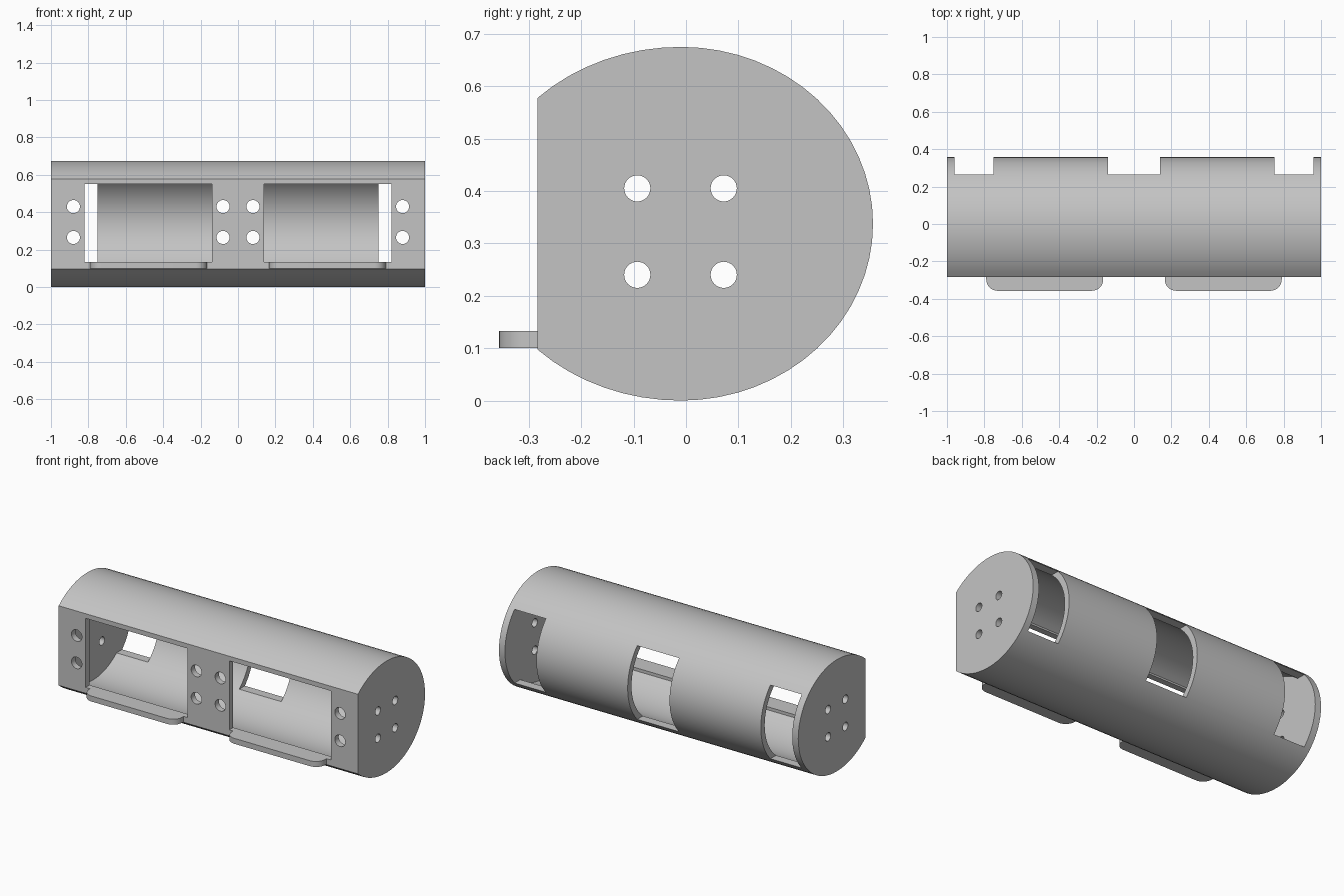
import bpy, bmesh, math
from mathutils import Matrix

if "Cube" in bpy.data.objects:
    bpy.data.objects.remove(bpy.data.objects["Cube"])

grey = bpy.data.materials.new("light_grey")
grey.diffuse_color = (0.55, 0.55, 0.55, 1)
grey.use_nodes = True
grey.node_tree.nodes["Principled BSDF"].inputs["Base Color"].default_value = grey.diffuse_color

CY, CZ = -0.01, 0.3375   # centre of the tube section
FRONT = -0.283           # flat front face
WALL = 0.037


def add(name, bm):
    bmesh.ops.recalc_face_normals(bm, faces=bm.faces)
    me = bpy.data.meshes.new(name)
    bm.to_mesh(me)
    bm.free()
    ob = bpy.data.objects.new(name, me)
    bpy.context.collection.objects.link(ob)
    me.materials.append(grey)
    return ob


def prism(name, points, direction):
    bm = bmesh.new()
    face = bm.faces.new([bm.verts.new(p) for p in points])
    new = bmesh.ops.extrude_face_region(bm, geom=[face])["geom"]
    bmesh.ops.translate(bm, vec=direction,
                        verts=[v for v in new if isinstance(v, bmesh.types.BMVert)])
    return add(name, bm)


def tube(name, inset, front, half_length):
    """Rounded section cut off flat at the front, extruded along x."""
    back, fore, up = 0.367 - inset, 0.389 - inset, 0.3375 - inset
    end = math.pi - math.acos((CY - front) / fore)
    pts = []
    for i in range(49):
        a = -end + 2 * end * i / 48
        r = back if math.cos(a) > 0 else fore
        pts.append((-half_length, CY + r * math.cos(a), CZ + up * math.sin(a)))
    return prism(name, pts, (2 * half_length, 0, 0))


def box(bm, x0, x1, y0, y1, z0, z1):
    m = Matrix.Translation(((x0 + x1) / 2, (y0 + y1) / 2, (z0 + z1) / 2))
    bmesh.ops.create_cube(bm, size=1, matrix=m @ Matrix.Diagonal((x1 - x0, y1 - y0, z1 - z0, 1)))


def rod(bm, centre, radius, depth, axis):
    turn = Matrix.Rotation(math.pi / 2, 4, axis)
    bmesh.ops.create_cone(bm, cap_ends=True, segments=32, radius1=radius, radius2=radius,
                          depth=depth, matrix=Matrix.Translation(centre) @ turn)


# hollow housing
housing = tube("housing", 0, FRONT, 1.0)
cutters = [tube("cavity_cutter", WALL, FRONT + WALL, 0.96)]

# front windows and rear slots
bm = bmesh.new()
for x0, x1 in ((-0.82, -0.14), (0.14, 0.82)):
    box(bm, x0, x1, -0.4, -0.15, 0.133, 0.55)
for x0, x1 in ((-0.96, -0.75), (-0.14, 0.14), (0.75, 0.96)):
    box(bm, x0, x1, 0.1, 0.5, 0.115, 0.56)
cutters.append(add("opening_cutter", bm))

# screw holes in the end caps and front panel
bm = bmesh.new()
for z in (0.24, 0.405):
    for y in (-0.093, 0.072):
        for x in (-1, 1):
            rod(bm, (x, y, z), 0.025, 0.2, 'Y')
for z in (0.265, 0.43):
    for x in (-0.88, -0.08, 0.08, 0.88):
        rod(bm, (x, FRONT, z), 0.035, 0.2, 'X')
cutters.append(add("hole_cutter", bm))

bpy.context.view_layer.objects.active = housing
for cutter in cutters:
    mod = housing.modifiers.new(cutter.name, 'BOOLEAN')
    mod.operation = 'DIFFERENCE'
    mod.solver = 'EXACT'
    mod.object = cutter
    bpy.ops.object.modifier_apply(modifier=mod.name)
for cutter in cutters:
    bpy.data.objects.remove(cutter)

# rounded front ledges under the windows
parts = [housing]
R, Y0 = 0.06, -0.357
for side, (x0, x1) in (("left", (-0.79, -0.165)), ("right", (0.165, 0.79))):
    pts = [(x1, FRONT + 0.01, 0.1), (x0, FRONT + 0.01, 0.1)]
    for cx, start in ((x0 + R, math.pi), (x1 - R, 1.5 * math.pi)):
        for i in range(9):
            a = start + i * math.pi / 16
            pts.append((cx + R * math.cos(a), Y0 + R + R * math.sin(a), 0.1))
    parts.append(prism(side + "_ledge", pts, (0, 0, 0.033)))

for ob in parts:
    bpy.ops.object.select_all(action='DESELECT')
    ob.select_set(True)
    bpy.context.view_layer.objects.active = ob
    bpy.ops.object.shade_smooth_by_angle(angle=math.radians(25))
